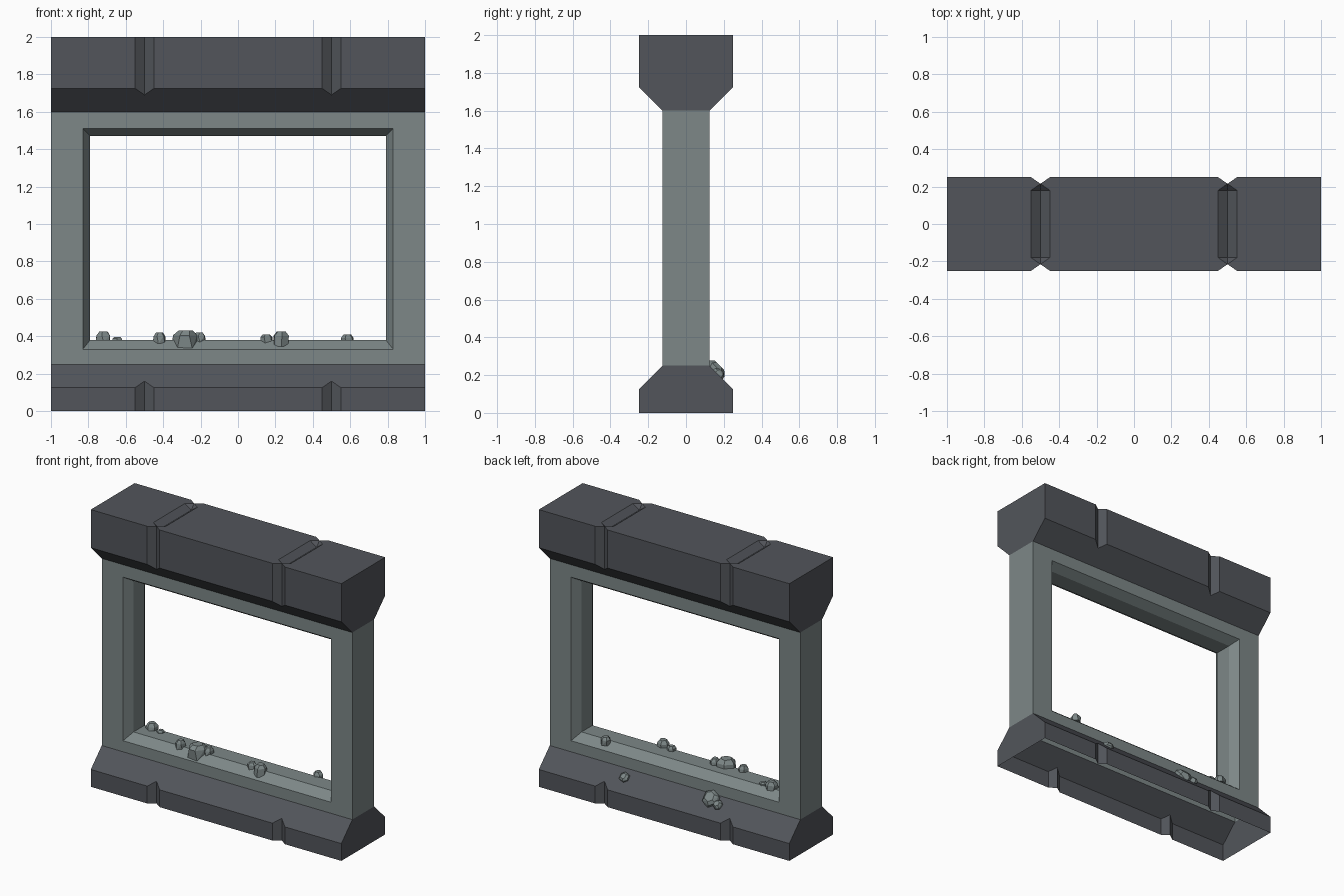
import bpy, bmesh, math, random
from mathutils import Matrix, Vector

if "Cube" in bpy.data.objects:
    bpy.data.objects.remove(bpy.data.objects["Cube"])

random.seed(4)


def material(name, rgb):
    m = bpy.data.materials.new(name)
    m.diffuse_color = (*rgb, 1)
    m.use_nodes = True
    m.node_tree.nodes["Principled BSDF"].inputs["Base Color"].default_value = m.diffuse_color
    return m


DARK = material("dark stone", (0.085, 0.091, 0.104))
GREY = material("grey green stone", (0.205, 0.245, 0.245))


def finish(name, bm, mat):
    bmesh.ops.remove_doubles(bm, verts=bm.verts[:], dist=1e-5)
    bmesh.ops.recalc_face_normals(bm, faces=bm.faces[:])
    me = bpy.data.meshes.new(name)
    bm.to_mesh(me)
    bm.free()
    me.materials.append(mat)
    ob = bpy.data.objects.new(name, me)
    bpy.context.collection.objects.link(ob)
    return ob


# Stations along x with groove depth (grooves at x = -0.5 and 0.5)
G = 0.035
STATIONS = [(-1, 0), (-.55, 0), (-.5, G), (-.45, 0), (.45, 0), (.5, G), (.55, 0), (1, 0)]


def loft(name, section, mirrored_strips, pits=False):
    """Skin half sections along x on both sides, then cap the ends."""
    bm = bmesh.new()
    for s in (-1, 1):
        rows = [[bm.verts.new((x, s * y, z)) for y, z in section(d)] for x, d in STATIONS]
        for i in range(len(rows) - 1):
            a, b = rows[i], rows[i + 1]
            da, db = STATIONS[i][1], STATIONS[i + 1][1]
            for j in range(mirrored_strips):
                q = [a[j], b[j], b[j + 1], a[j + 1]]
                if pits and j == 2 and da != db:
                    # pointed end of the top groove
                    lo, hi = (a, b) if da > db else (b, a)
                    bm.faces.new([hi[2], lo[2], hi[3]])
                    bm.faces.new([lo[2], lo[3], hi[3]])
                else:
                    bm.faces.new(q)
    for x in (-1, 1):
        half = section(0)
        pts = half + [(-y, z) for y, z in reversed(half)]
        pts = [p for k, p in enumerate(pts) if p != pts[k - 1]]
        bm.faces.new([bm.verts.new((x, y, z)) for y, z in pts])
    return finish(name, bm, DARK)


# Top beam: tapered underside, side grooves and pointed grooves on top
loft("top_beam", lambda d: [(.125, 1.6), (.25 - d, 1.725 - d), (.25 - d, 2),
                            (.18, 2 - d), (0, 2 - d)], 4, pits=True)
# Base: hollow, open underneath
loft("base", lambda d: [(.25 - d, 0), (.25 - d, .125 + d), (.125, .25)], 2)

# Wall frame with bevelled window opening
bm = bmesh.new()


def ring(w, z0, z1, y):
    return [bm.verts.new(p) for p in ((-w, y, z0), (w, y, z0), (w, y, z1), (-w, y, z1))]


rings = [ring(1, .25, 1.6, -.125), ring(.83, .33, 1.51, -.125), ring(.79, .38, 1.47, -.0625),
         ring(.79, .38, 1.47, .0625), ring(.83, .33, 1.51, .125), ring(1, .25, 1.6, .125)]
for k in range(6):
    a, b = rings[k], rings[(k + 1) % 6]
    for i in range(4):
        if k == 5 and i == 0:
            continue  # open bottom above the hollow base
        j = (i + 1) % 4
        bm.faces.new([a[i], a[j], b[j], b[i]])
finish("window_wall", bm, GREY)


# Loose rocks: jittered faceted lumps
def rock(name, x, y, z, r, h, sink=.02, tilt=0, sides=6):
    b = bmesh.new()
    turn = random.uniform(0, math.tau)
    mat = Matrix.Translation((x, y, z)) @ Matrix.Rotation(tilt, 4, 'X')
    for scale, height in ((1, -sink), (.95, h * .5), (.55, h)):
        for i in range(sides):
            ang = turn + math.tau * (i + random.uniform(-.15, .15)) / sides
            rr = r * scale * random.uniform(.9, 1.05)
            b.verts.new(mat @ Vector((rr * math.cos(ang), rr * math.sin(ang), height)))
    res = bmesh.ops.convex_hull(b, input=b.verts[:])
    loose = [v for v in b.verts if not v.link_faces]
    bmesh.ops.delete(b, geom=loose, context='VERTS')
    bmesh.ops.dissolve_limit(b, angle_limit=math.radians(8), verts=b.verts[:], edges=b.edges[:])
    finish(name, b, GREY)


SILL = [(-.72, .05, .38, .043, .045, .01), (-.645, .04, .38, .03, .016, .01),
        (-.42, -.055, .38, .037, .04, .02), (-.28, -.06, .38, .07, .05, .045),
        (-.205, -.04, .38, .036, .04, .01), (.15, -.05, .38, .035, .03, .015),
        (.23, -.07, .38, .045, .045, .035), (.585, .08, .37, .037, .04, .015)]
for n, p in enumerate(SILL):
    rock(f"sill_rock_{n + 1}", *p)
# Rocks resting on the rear slope of the base
for n, (x, z, r, h) in enumerate([(.37, .205, .038, .025), (-.31, .225, .065, .038), (-.375, .205, .036, .028)]):
    rock(f"rear_rock_{n + 1}", x, .375 - z, z, r, h, .01, -math.pi / 4)
